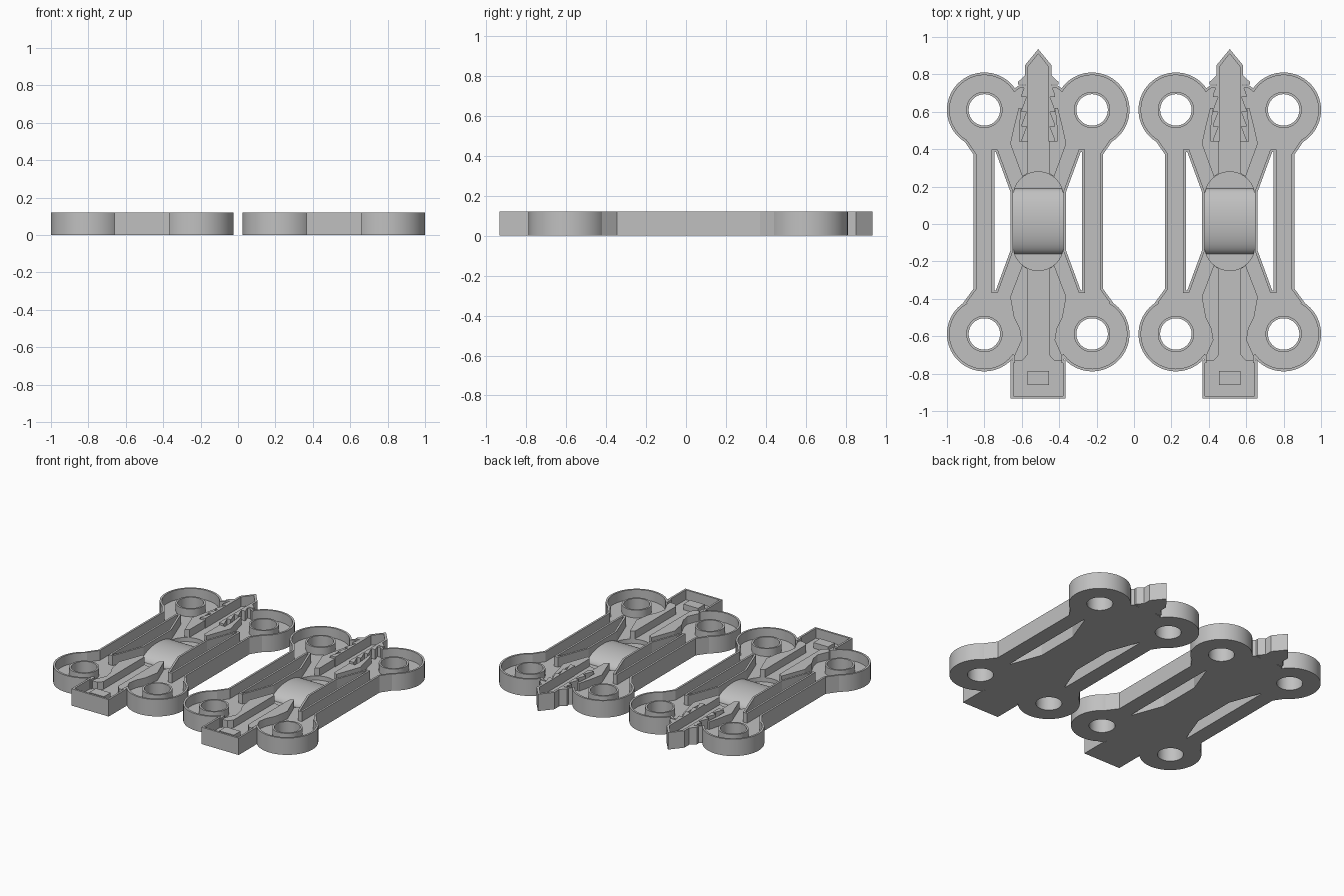
import bpy, bmesh, math
from mathutils import Matrix, Vector

cube = bpy.data.objects.get("Cube")
if cube:
    bpy.data.objects.remove(cube, do_unlink=True)

HEIGHT, FLOOR, WALL = 0.12, 0.05, 0.014
SPACING = 0.512
LOBES = [(s * 0.288, y) for s in (-1, 1) for y in (0.61, -0.588)]

grey = bpy.data.materials.new("plain grey")
grey.use_nodes = True
grey.diffuse_color = (0.53, 0.53, 0.53, 1)
grey.node_tree.nodes["Principled BSDF"].inputs["Base Color"].default_value = (0.53, 0.53, 0.53, 1)


def mirror(pts):
    return [(-x, y) for x, y in reversed(pts)]


def symmetric(pts):
    """Close a clockwise right-hand profile with its mirror image."""
    return pts + [p for p in mirror(pts) if abs(p[0]) > 1e-6]


def inset(pts, t):
    """Move every edge of a clockwise outline inward by t."""
    out = []
    for i, p in enumerate(pts):
        p, a, b = Vector(p), Vector(pts[i - 1]), Vector(pts[(i + 1) % len(pts)])
        d1, d2 = (p - a).normalized(), (b - p).normalized()
        n1, n2 = Vector((d1.y, -d1.x)), Vector((d2.y, -d2.x))
        out.append(tuple(p + (n1 + n2) * (t / (1 + n1.dot(n2)))))
    return out


def disc(cx, cy, r, n=64):
    return [(cx + r * math.cos(-math.tau * i / n), cy + r * math.sin(-math.tau * i / n))
            for i in range(n)]


def prism(name, pts, z0, z1):
    bm = bmesh.new()
    face = bm.faces.new([bm.verts.new((x, y, z0)) for x, y in pts])
    top = bmesh.ops.extrude_face_region(bm, geom=[face])["geom"]
    bmesh.ops.translate(bm, vec=(0, 0, z1 - z0),
                        verts=[v for v in top if isinstance(v, bmesh.types.BMVert)])
    bmesh.ops.recalc_face_normals(bm, faces=bm.faces[:])
    mesh = bpy.data.meshes.new(name)
    bm.to_mesh(mesh)
    bm.free()
    mesh.materials.append(grey)
    ob = bpy.data.objects.new(name, mesh)
    bpy.context.collection.objects.link(ob)
    return ob


def combine(base, others, operation):
    """Boolean the others into base, then discard them."""
    for other in others:
        mod = base.modifiers.new("bool", "BOOLEAN")
        mod.operation, mod.solver, mod.object = operation, "EXACT", other
    dg = bpy.context.evaluated_depsgraph_get()
    mesh = bpy.data.meshes.new_from_object(base.evaluated_get(dg))
    base.modifiers.clear()
    base.data = mesh
    for other in others:
        bpy.data.objects.remove(other, do_unlink=True)
    return base


# Outlines of the plate, socket box, side windows, tongue channel and saddle pit
plate = symmetric([(0.105, 0.74), (0.16, 0.70), (0.40, 0.45), (0.345, 0.37), (0.345, -0.345),
                   (0.40, -0.42), (0.20, -0.68), (0.138, -0.71), (0.138, -0.80)])
box = symmetric([(0.147, -0.73), (0.147, -0.933)])
window = [(0.148, 0.17), (0.227, 0.385), (0.235, 0.385),
          (0.235, -0.355), (0.227, -0.355), (0.148, -0.14)]
channel = symmetric([(0, 0.91), (0.054, 0.842), (0.054, 0.40)])
steps = [math.pi * i / 16 for i in range(17)]
pit = [(-0.134 * math.cos(a), 0.145 + 0.134 * math.sin(a)) for a in steps]
pit += [(0.134 * math.cos(a), -0.115 - 0.134 * math.sin(a)) for a in steps]


def slab(name, t, z0, z1):
    """Whole silhouette, shrunk by t, as one solid."""
    base = prism(name, inset(plate, t), z0, z1)
    parts = [prism("lobe", disc(x, y, 0.2 - t), z0, z1) for x, y in LOBES]
    parts.append(prism("box", inset(box, t), z0, z1))
    combine(base, parts, "UNION")
    cuts = [prism("cut", inset(w, -t), z0 - 0.1, z1 + 0.1) for w in (window, mirror(window))]
    return combine(base, cuts, "DIFFERENCE")


# Hollow tray with holes and a sunken pit in the middle
tray = slab("tray", 0, 0, HEIGHT)
cuts = [slab("cavity", WALL, FLOOR, 0.3)]
cuts += [prism("hole", disc(x, y, 0.084), -0.1, 0.3) for x, y in LOBES]
cuts += [prism("channel", channel, FLOOR, 0.3), prism("pit", pit, 0.02, 0.3)]
combine(tray, cuts, "DIFFERENCE")
parts = [tray]

# Tubes round the four holes
for x, y in LOBES:
    tube = prism("hole_tube", disc(x, y, 0.097), 0.01, 0.105)
    parts.append(combine(tube, [prism("bore", disc(x, y, 0.084), -0.1, 0.3)], "DIFFERENCE"))

# Barbed tongue with a channel along it
barbs = [(0, 0.935), (0.07, 0.85), (0.07, 0.795), (0.108, 0.76), (0.108, 0.745), (0.07, 0.745)]
for y in (0.68, 0.60, 0.52, 0.44):
    barbs += [(0.09, y + 0.01), (0.09, y), (0.063, y)]
tongue = prism("barbed_tongue", symmetric(barbs), 0, HEIGHT)
parts.append(combine(tongue, [prism("channel", channel, FLOOR, 0.3)], "DIFFERENCE"))

# Raised ribs on both sides of the middle channel
upper = [(0.058, 0.44), (0.10, 0.44), (0.10, 0.52), (0.09, 0.62), (0.105, 0.62), (0.13, 0.52),
         (0.15, 0.43), (0.085, 0.253), (0.058, 0.27)]
lower = [(0.058, -0.24), (0.085, -0.22), (0.15, -0.39), (0.13, -0.50), (0.10, -0.56),
         (0.09, -0.62), (0.13, -0.71), (0.13, -0.73), (0.085, -0.73), (0.058, -0.70)]
for name, pts in (("upper_rib", upper), ("lower_rib", lower)):
    parts += [prism(name, p, 0.01, 0.105) for p in (pts, mirror(pts))]

# Stop block inside the socket box
parts.append(prism("stop_block", symmetric([(0.058, -0.785), (0.058, -0.86)]), 0.01, 0.09))

# Saddle arch lying across the pit
arch = [(0.015 + 0.175 * math.cos(a), 0.015 + 0.075 * math.sin(a))
        for a in [math.pi * i / 40 for i in range(41)]]
saddle = prism("saddle_arch", arch, -0.136, 0.136)
saddle.data.transform(Matrix(((0, 0, 1, 0), (1, 0, 0, 0), (0, 1, 0, 0), (0, 0, 0, 1))))
parts.append(saddle)

# Smooth the round walls, then place the two matching units
bpy.ops.object.select_all(action="DESELECT")
for ob in parts:
    ob.select_set(True)
bpy.context.view_layer.objects.active = tray
bpy.ops.object.shade_smooth_by_angle(angle=math.radians(20))
for ob in parts:
    twin = ob.copy()
    bpy.context.collection.objects.link(twin)
    name = ob.name
    ob.name, twin.name = "right_" + name, "left_" + name
    ob.location.x, twin.location.x = -SPACING, SPACING
